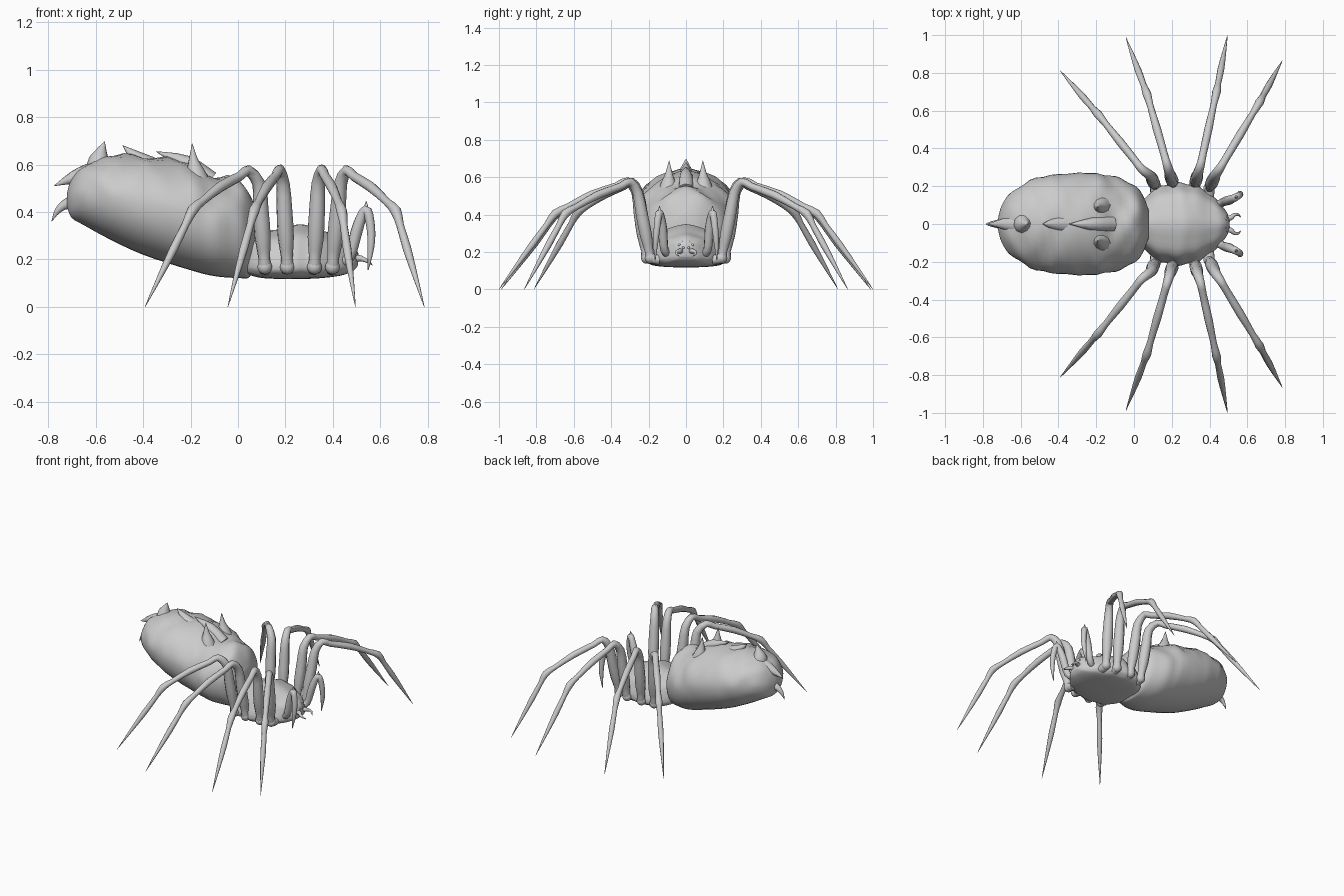
import bpy, bmesh
from math import sin, cos, pi, copysign
from mathutils import Vector

if "Cube" in bpy.data.objects:
    bpy.data.objects.remove(bpy.data.objects["Cube"])


def smooth_path(pts, n):
    """Catmull-Rom interpolation of tuples of any length."""
    p = [pts[0]] + list(pts) + [pts[-1]]
    out = []
    for i in range(1, len(p) - 2):
        a, b, c, d = p[i - 1:i + 3]
        for k in range(n):
            t = k / n
            out.append([0.5 * (2 * B + (C - A) * t + (2 * A - 5 * B + 4 * C - D) * t * t
                        + (3 * B - A - 3 * C + D) * t ** 3) for A, B, C, D in zip(a, b, c, d)])
    return out + [list(pts[-1])]


def finish(name, bm, mirror=False, angle=50):
    bmesh.ops.recalc_face_normals(bm, faces=bm.faces)
    me = bpy.data.meshes.new(name)
    bm.to_mesh(me)
    bm.free()
    ob = bpy.data.objects.new(name, me)
    bpy.context.collection.objects.link(ob)
    if mirror:
        m = ob.modifiers.new("mirror", 'MIRROR')
        m.use_axis = (False, True, False)
    bpy.ops.object.select_all(action='DESELECT')
    ob.select_set(True)
    bpy.context.view_layer.objects.active = ob
    bpy.ops.object.shade_smooth_by_angle(angle=angle * pi / 180)
    return ob


def loft(bm, rings):
    rows = [[bm.verts.new(v) for v in r] for r in rings]
    n = len(rows[0])
    for a, b in zip(rows, rows[1:]):
        for i in range(n):
            bm.faces.new((a[i], a[(i + 1) % n], b[(i + 1) % n], b[i]))
    bm.faces.new(rows[0])
    bm.faces.new(rows[-1])


def tube(bm, pts, sides=10, steps=1):
    """Sweep of circles along (x, y, z, radius) points."""
    if steps > 1:
        pts = smooth_path(pts, steps)
    P = [Vector(p[:3]) for p in pts]
    rings, u = [], None
    for i, p in enumerate(P):
        t = (P[min(i + 1, len(P) - 1)] - P[max(i - 1, 0)]).normalized()
        u = t.orthogonal() if u is None else u - t * u.dot(t)
        u.normalize()
        w = t.cross(u)
        r = max(pts[i][3], 0.001)
        rings.append([p + (u * cos(2 * pi * k / sides) + w * sin(2 * pi * k / sides)) * r
                      for k in range(sides)])
    loft(bm, rings)


def ball(bm, pos, r, u=12, v=8):
    s = bmesh.ops.create_uvsphere(bm, u_segments=u, v_segments=v, radius=r)
    bmesh.ops.translate(bm, verts=s["verts"], vec=pos)


def body(name, sections, mid, n_up, n_low, lump, sides=40):
    """Loft along x through (x, z_low, z_high, half_width); mid = height of the widest line."""
    rings = []
    for x, z0, z1, w in smooth_path(sections, 4):
        zc = z0 + (z1 - z0) * mid
        ring = []
        for k in range(sides):
            a = 2 * pi * k / sides
            c, s = cos(a), sin(a)
            e = 2 / (n_up if s >= 0 else n_low)
            g = 1 + lump(x, a)
            y = copysign(abs(c) ** e, c) * w * g
            h = abs(s) ** e * ((z1 - zc) * g if s >= 0 else zc - z0)
            ring.append((x, y, zc + copysign(h, s)))
        rings.append(ring)
    bm = bmesh.new()
    loft(bm, rings)
    return finish(name, bm)


# Abdomen, tilted up toward the tail, with lumps on the upper half
body("abdomen", [(-.72, .42, .48, .03), (-.70, .375, .54, .10), (-.65, .345, .595, .165),
                 (-.55, .29, .635, .23), (-.4, .22, .637, .265), (-.2, .155, .605, .268),
                 (-.1, .130, .55, .25), (0, .122, .535, .205), (.05, .127, .48, .145),
                 (.08, .2, .40, .07)], .52, 1.9, 2.1,
     lambda x, a: max(0, sin(a) + .3) * (.03 * sin(45 * x) * cos(6 * a)
                                         + .025 * cos(27 * x + 1) * cos(4 * a))
     + .015 * sin(55 * x) * abs(cos(a)))

# Head and chest with a flat underside and ribbed sides
body("cephalothorax", [(.03, .15, .27, .08), (.05, .135, .30, .125), (.1, .122, .315, .175),
                       (.18, .118, .325, .207), (.26, .118, .345, .212), (.33, .12, .328, .197),
                       (.41, .128, .300, .15), (.46, .14, .285, .10), (.49, .155, .26, .065),
                       (.505, .175, .23, .03)], .22, 2.1, 3.0,
     lambda x, a: .025 * sin(60 * x) * abs(cos(a)) + .02 * cos(8 * a))

# Legs: hip, thigh end, knee, shin joint, tip
legs = {
    "rear": [(.113, .20, .168), (.088, .255, .52), (.042, .29, .575), (-.19, .58, .41), (-.392, .813, 0)],
    "mid_rear": [(.208, .21, .168), (.19, .265, .52), (.175, .315, .578), (.068, .69, .405), (-.043, .988, 0)],
    "mid_front": [(.322, .21, .168), (.338, .265, .52), (.353, .315, .578), (.437, .70, .405), (.495, 1.0, 0)],
    "front": [(.398, .19, .168), (.432, .26, .52), (.458, .30, .575), (.665, .645, .405), (.785, .865, 0)],
}
for name, pts in legs.items():
    hip, thigh, knee, shin, tip = map(Vector, pts)
    up = Vector((0, 0, .014))
    path = [(hip + Vector((0, -.05, -.01)), .026), (hip, .029), (hip.lerp(thigh, .1), .024),
            (hip.lerp(thigh, .35), .034), (hip.lerp(thigh, .7), .033), (thigh, .028),
            (knee, .023), (knee.lerp(shin, .15), .020), (knee.lerp(shin, .5) + up, .022),
            (knee.lerp(shin, .82) + up * .5, .017), (shin, .023), (shin.lerp(tip, .15), .016),
            (shin.lerp(tip, .4), .018), (shin.lerp(tip, .75), .009), (tip, .001)]
    bm = bmesh.new()
    tube(bm, [(*p, r) for p, r in path], steps=2)
    ball(bm, hip, .031)
    finish(name + "_legs", bm, True)

# Feelers beside the mouth, arched up and then down
bm = bmesh.new()
tube(bm, [(.43, .09, .19, .022), (.47, .115, .21, .022), (.50, .125, .32, .025), (.525, .135, .39, .021),
          (.545, .145, .405, .020), (.56, .155, .33, .018), (.56, .162, .25, .014),
          (.548, .165, .155, .002)], steps=3)
tube(bm, [(.54, .142, .39, .018), (.54, .142, .445, .002)])
finish("feelers", bm, True)

# Fangs curving out and inward
bm = bmesh.new()
tube(bm, [(.47, .03, .20, .018), (.51, .032, .205, .014), (.53, .048, .20, .010),
          (.55, .05, .19, .007), (.567, .035, .175, .001)], 8, 3)
finish("fangs", bm, True)

# Eyes
bm = bmesh.new()
for pos in [(.502, .014, .222), (.492, .036, .238), (.485, .022, .252), (.488, .044, .215)]:
    ball(bm, pos, .007, 10, 6)
finish("eyes", bm, True)

# Abdomen spikes: path of (x, y, z, radius)
bm = bmesh.new()
tube(bm, [(-.56, 0, .54, .075), (-.62, 0, .55, .06), (-.69, 0, .545, .03), (-.775, 0, .51, .001)], 10, 3)
tube(bm, [(-.57, 0, .57, .075), (-.585, 0, .61, .052), (-.577, 0, .65, .028), (-.562, 0, .698, .001)], 10, 3)
tube(bm, [(-.66, 0, .44, .05), (-.72, 0, .435, .024), (-.76, 0, .405, .013), (-.785, 0, .36, .001)], 8, 3)
tube(bm, [(-.38, 0, .59, .05), (-.43, 0, .63, .03), (-.485, 0, .68, .001)], 8, 3)
tube(bm, [(-.12, 0, .53, .045), (-.22, 0, .605, .035), (-.345, 0, .655, .001)], 8, 3)
finish("middle_spikes", bm)
bm = bmesh.new()
tube(bm, [(-.17, .095, .52, .055), (-.18, .093, .57, .040), (-.188, .091, .62, .02), (-.193, .09, .688, .001)], 10, 3)
finish("shoulder_spikes", bm, True)
